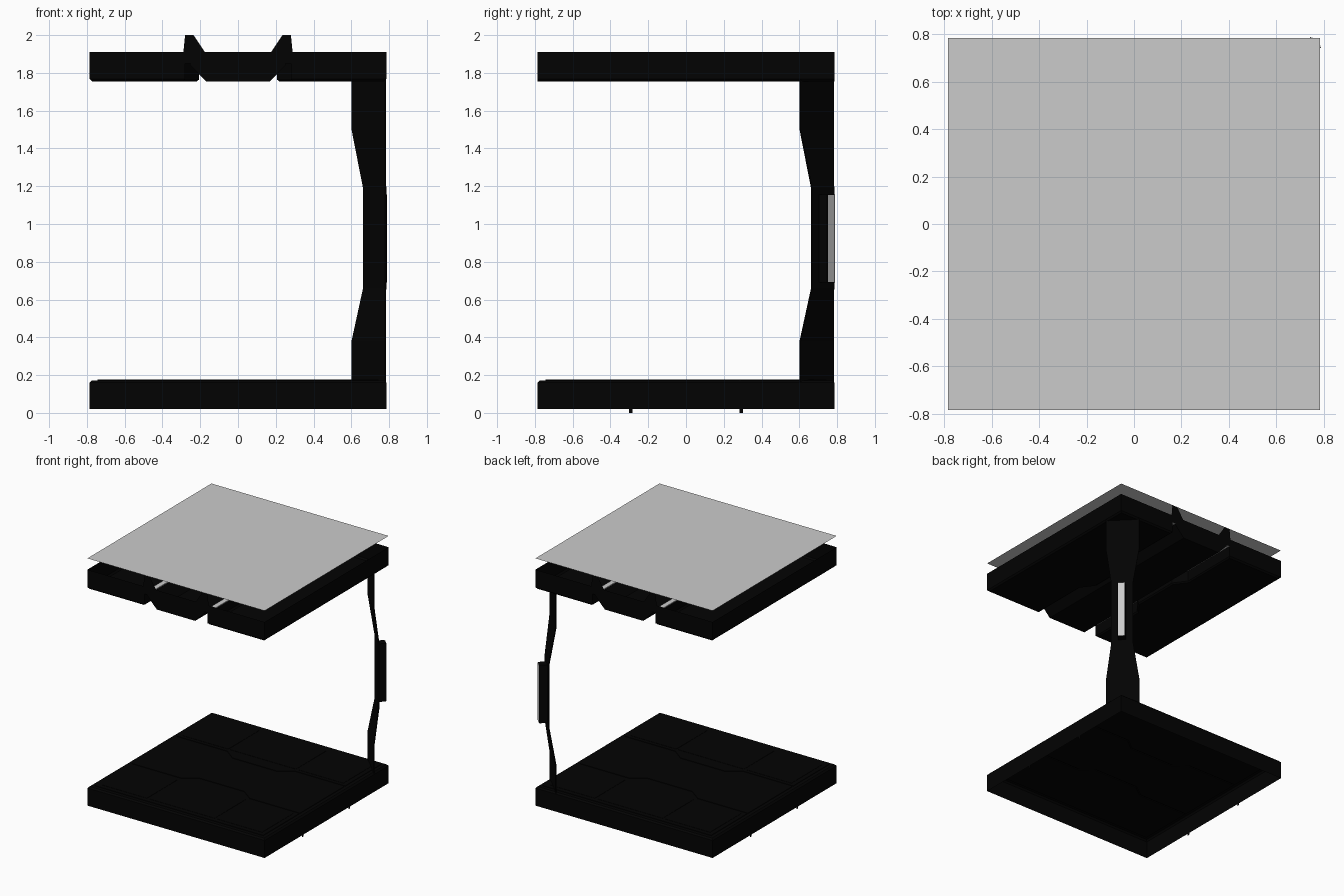
import bpy, bmesh
from mathutils import Vector, Matrix
from math import radians

if "Cube" in bpy.data.objects:
    bpy.data.objects.remove(bpy.data.objects["Cube"])

black = bpy.data.materials.new("near_black")
black.diffuse_color = (0.0008, 0.0008, 0.0008, 1)
black.use_nodes = True
black.node_tree.nodes["Principled BSDF"].inputs["Base Color"].default_value = black.diffuse_color
E = 0.785                    # half size of the module
CB, CT = 1.755, 1.91         # ceiling bottom and top
FB, FT = 0.02, 0.176         # floor bottom and top
SEAM = 1.85                  # height of the gap roof in the ceiling


def finish(name, bm, mat=black):
    me = bpy.data.meshes.new(name)
    bm.to_mesh(me)
    bm.free()
    ob = bpy.data.objects.new(name, me)
    bpy.context.collection.objects.link(ob)
    if mat:
        me.materials.append(mat)
    return ob


def prism(name, pts, to3d, depth=None, mat=black, bevel_z=None, drop=None):
    """Extrude a 2D outline; chamfer edges at bevel_z; drop(face centre) leaves faces open."""
    bm = bmesh.new()
    f = bm.faces.new([bm.verts.new(to3d(a, b)) for a, b in pts])
    if depth:
        base = list(f.verts)
        r = bmesh.ops.extrude_face_region(bm, geom=[f])
        vs = [g for g in r["geom"] if isinstance(g, bmesh.types.BMVert)]
        bmesh.ops.translate(bm, verts=vs, vec=Vector(depth))
        if not any(set(x.verts) == set(base) for x in bm.faces):
            bm.faces.new(base)
    bmesh.ops.recalc_face_normals(bm, faces=bm.faces)
    if bevel_z is not None:
        es = [e for e in bm.edges if all(abs(v.co.z - bevel_z) < 1e-4 for v in e.verts)]
        bmesh.ops.bevel(bm, geom=es, offset=.012, segments=1, affect='EDGES')
    if drop:
        gone = [x for x in bm.faces if drop(x.calc_center_bounds())]
        bmesh.ops.delete(bm, geom=gone, context='FACES')
    return finish(name, bm, mat)


def box(name, x0, x1, y0, y1, z0, z1, mat=black, bevel_z=None, drop=None):
    return prism(name, [(x0, y0), (x1, y0), (x1, y1), (x0, y1)],
                 lambda a, b: (a, b, z0), (0, 0, z1 - z0), mat, bevel_z, drop)


def jog(edge, inner, end):
    """Seam line that steps inward in the middle."""
    return [(edge, end), (edge, 0.3), (inner, 0.2), (inner, -0.2), (edge, -0.3), (edge, -end)]


# Ceiling: middle tray with slanted sides, open on top
prism("ceiling_middle_panel",
      [(-.17, CB), (.17, CB), (.255, 1.845), (.19, CT), (-.19, CT), (-.255, 1.845)],
      lambda a, b: (a, -E, b), (0, 2 * E, 0),
      drop=lambda c: abs(c.y) < .1 and c.z > 1.85)

for s, side in ((1, "right"), (-1, "left")):
    # Ceiling: stepped outer trays, open on top
    seam = jog(.28, .207, E)
    prism("ceiling_panel_" + side, [(s * a, b) for a, b in [(E, -E), (E, E)] + seam],
          lambda a, b: (a, b, CB), (0, 0, CT - CB), black, CB,
          lambda c: c.z > CT - .001 or (abs(c.x) < .29 and c.z > CB + .02))
    # Lower wall along the stepped seam
    for (a0, b0), (a1, b1) in zip(seam, seam[1:]):
        prism("ceiling_seam_wall_" + side, [(0, CB + .008), (1, CB + .008), (1, SEAM), (0, SEAM)],
              lambda t, z: (s * (a0 + (a1 - a0) * t), b0 + (b1 - b0) * t, z))
    # Flat end plates standing over the gap, reaching the roof sheet
    for y in (-E, E):
        prism("gap_end_plate_" + side,
              [(s * a, b) for a, b in ((.175, 1.91), (.235, 2), (.28, 2), (.295, 1.85), (.25, 1.85))],
              lambda a, b: (a, y, b))
    # Light strip closing the gap
    xs = sorted((s * .25, s * .29))
    box("light_strip_" + side, *xs, -.77, .77, SEAM, SEAM + .008, None)

# Roof cover sheet
prism("roof_sheet", [(-E, -E), (E, -E), (E, E), (-E, E)], lambda a, b: (a, b, 2.0), None, None)

# Floor: tray open underneath with thin panels on top, seams running along x
box("floor_tray", -E, E, -E, E, FB, FT - .004, black, FT - .004, lambda c: c.z < FB + .001)
R = .745
mid = jog(.28, .205, R)
prism("floor_middle_panel", [(b, a) for a, b in mid] + [(b, -a) for a, b in reversed(mid)],
      lambda a, b: (a, b, FT - .01), (0, 0, .01))
for s, side in ((1, "back"), (-1, "front")):
    prism("floor_panel_" + side, [(b, s * a) for a, b in [(R, -R), (R, R)] + jog(.292, .217, R)],
          lambda a, b: (a, b, FT - .01), (0, 0, .01))
    # Raised floor tiles
    for x0, x1 in ((-.71, -.31), (-.29, .29), (.31, .71)):
        ys = sorted((s * .32, s * .71))
        box("floor_tile_" + side, x0, x1, *ys, FT - .005, FT + .002)
    # Flat tabs under the seam ends
    for x in (-.78, .78):
        prism("seam_tab_" + side, [(s * .292 - .01, 0), (s * .292 + .01, 0),
              (s * .292 + .01, .1), (s * .292 - .01, .1)], lambda a, b: (x, a, b))

# Corner pillar: diagonal plate that narrows and leans outward in the middle
turn = Matrix.Rotation(radians(45), 4, "Z")
stations = [(.16, .979, .125), (.38, .979, .125), (.66, 1.023, .083),
            (1.19, 1.023, .083), (1.5, .979, .125), (1.77, .979, .125)]
bm = bmesh.new()
rings = [[bm.verts.new((r + dr, t * w, z)) for dr, t in ((-.004, -1), (.004, -1), (.004, 1), (-.004, 1))]
         for z, r, w in stations]
for a, b in zip(rings, rings[1:]):
    for i in range(4):
        j = (i + 1) % 4
        bm.faces.new((a[i], a[j], b[j], b[i]))
bm.faces.new(rings[0])
bm.faces.new(rings[-1])
bmesh.ops.recalc_face_normals(bm, faces=bm.faces)
finish("corner_pillar", bm).data.transform(turn)

# Pillar lamp housing and lens
box("lamp_housing", 1.02, 1.086, -.03, .03, .69, 1.155).data.transform(turn)
box("lamp_lens", 1.084, 1.089, -.024, .024, .692, 1.153, None).data.transform(turn)
